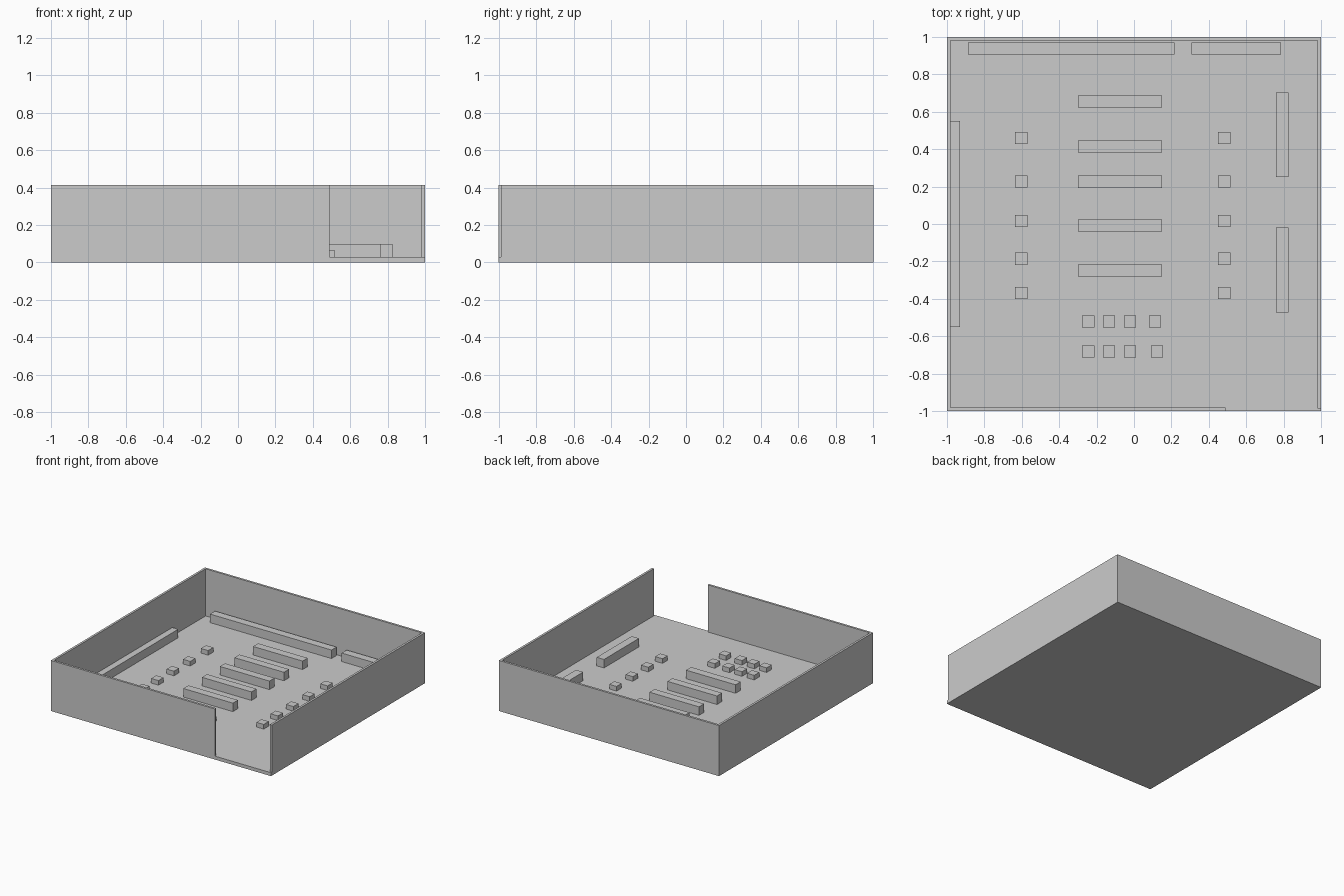
import bpy

if "Cube" in bpy.data.objects:
    bpy.data.objects.remove(bpy.data.objects["Cube"])


def box(name, x0, x1, y0, y1, z0, z1):
    bpy.ops.mesh.primitive_cube_add(
        size=1, location=((x0 + x1) / 2, (y0 + y1) / 2, (z0 + z1) / 2))
    ob = bpy.context.object
    ob.name = name
    ob.scale = (x1 - x0, y1 - y0, z1 - z0)
    bpy.ops.object.transform_apply(location=False, rotation=False, scale=True)
    return ob


FLOOR, TOP, T = 0.028, 0.415, 0.018   # floor top, wall top, wall thickness
COUNTER, STOOL = 0.098, 0.066         # top heights of the furniture

# room shell, with a doorway at the front right
box("floor", -1, 1, -1, 1, 0, FLOOR)
box("left_wall", -1, -1 + T, -1 + T, 1 - T, FLOOR, TOP)
box("right_wall", 1 - T, 1, -0.987, 1 - T, FLOOR, TOP)
box("back_wall", -1, 1, 1 - T, 1, FLOOR, TOP)
box("front_wall", -1, 0.49, -1, -1 + T, FLOOR, TOP)

# long counters along the walls
for name, x0, x1, y0, y1 in (
        ("back_counter_long", -0.888, 0.216, 0.905, 0.97),
        ("back_counter_short", 0.308, 0.787, 0.905, 0.97),
        ("left_counter", -0.985, -0.929, -0.55, 0.55),
        ("right_counter_back", 0.759, 0.825, 0.25, 0.703),
        ("right_counter_front", 0.759, 0.825, -0.473, -0.02)):
    box(name, x0, x1, y0, y1, FLOOR, COUNTER)

# row of tables down the middle
for y in (0.655, 0.414, 0.225, -0.008, -0.249):
    box("table", -0.299, 0.151, y - 0.033, y + 0.033, FLOOR, COUNTER)


def stool(x, y, h=0.033):
    box("stool", x - h, x + h, y - h, y + h, FLOOR, STOOL)


# stools beside the tables
for y in (0.46, 0.227, 0.016, -0.185, -0.369):
    for x in (-0.603, 0.482):
        stool(x, y)

# two rows of stools near the front
for y, last in ((-0.521, 0.112), (-0.682, 0.123)):
    for x in (-0.245, -0.134, -0.021, last):
        stool(x, y)
